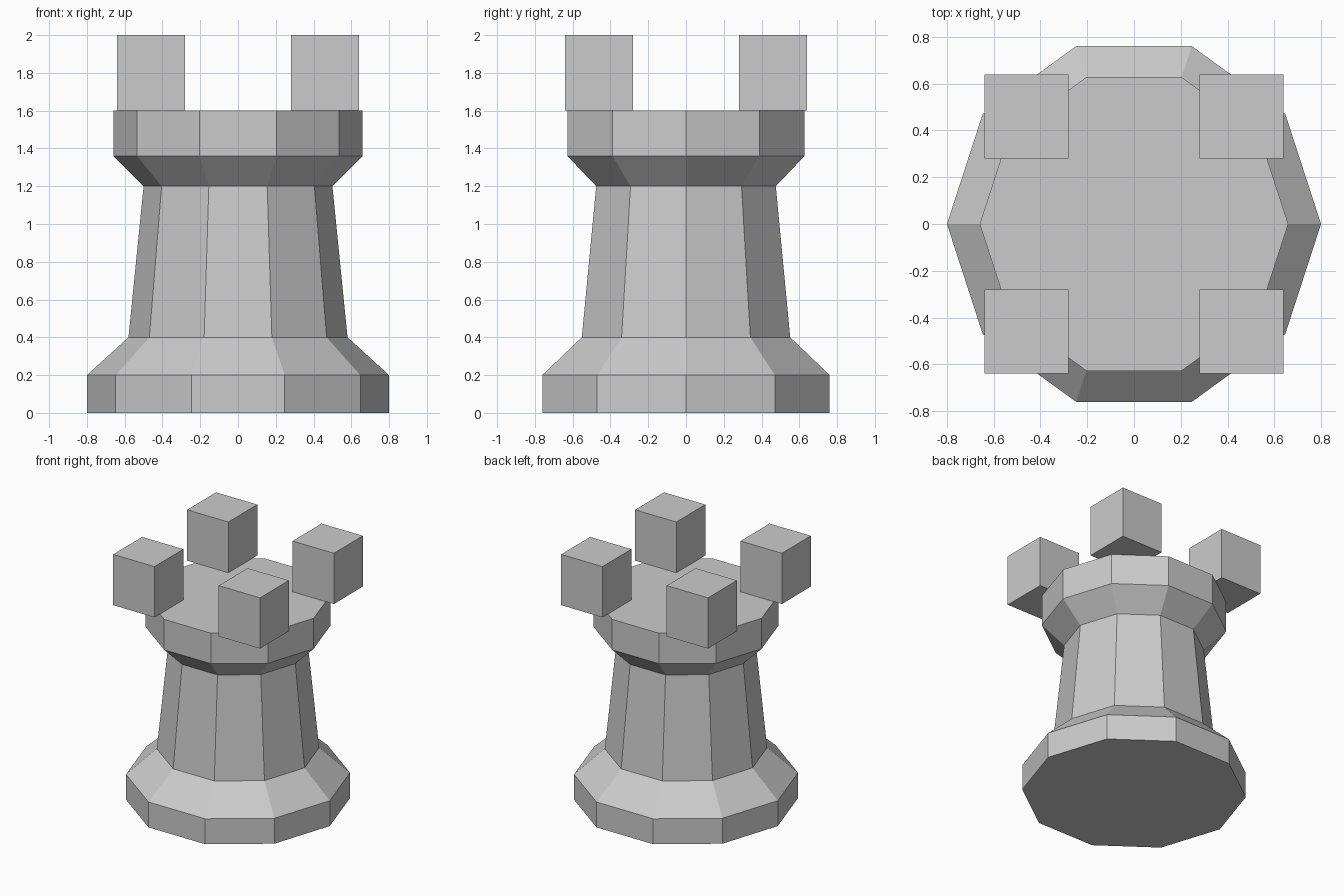
import bpy, bmesh
from math import cos, sin, tau

if "Cube" in bpy.data.objects:
    bpy.data.objects.remove(bpy.data.objects["Cube"])

SIDES = 10


def add_object(name, bm):
    bmesh.ops.recalc_face_normals(bm, faces=bm.faces)
    mesh = bpy.data.meshes.new(name)
    bm.to_mesh(mesh)
    bm.free()
    obj = bpy.data.objects.new(name, mesh)
    bpy.context.collection.objects.link(obj)
    return obj


def lathe(name, profile):
    """Closed ten-sided solid from (radius, height) points, bottom to top."""
    bm = bmesh.new()
    rings = [[bm.verts.new((r * cos(tau * i / SIDES), r * sin(tau * i / SIDES), z))
              for i in range(SIDES)] for r, z in profile]
    for low, high in zip(rings, rings[1:]):
        for i in range(SIDES):
            j = (i + 1) % SIDES
            bm.faces.new((low[i], low[j], high[j], high[i]))
    bm.faces.new(rings[0][::-1])
    bm.faces.new(rings[-1])
    return add_object(name, bm)


# Tower: foot, sloped shoulder, tapered shaft, flared collar and rim
lathe("tower_body", [(0.80, 0.0), (0.80, 0.2), (0.58, 0.4),
                     (0.50, 1.2), (0.66, 1.36), (0.66, 1.6)])

# Battlement block, mirrored to all four corners
bm = bmesh.new()
bmesh.ops.create_cube(bm, size=1.0)
bmesh.ops.scale(bm, vec=(0.36, 0.36, 0.40), verts=bm.verts)
bmesh.ops.translate(bm, vec=(0.46, 0.46, 1.80), verts=bm.verts)
battlements = add_object("battlements", bm)
mirror = battlements.modifiers.new("four_corners", 'MIRROR')
mirror.use_axis = (True, True, False)
